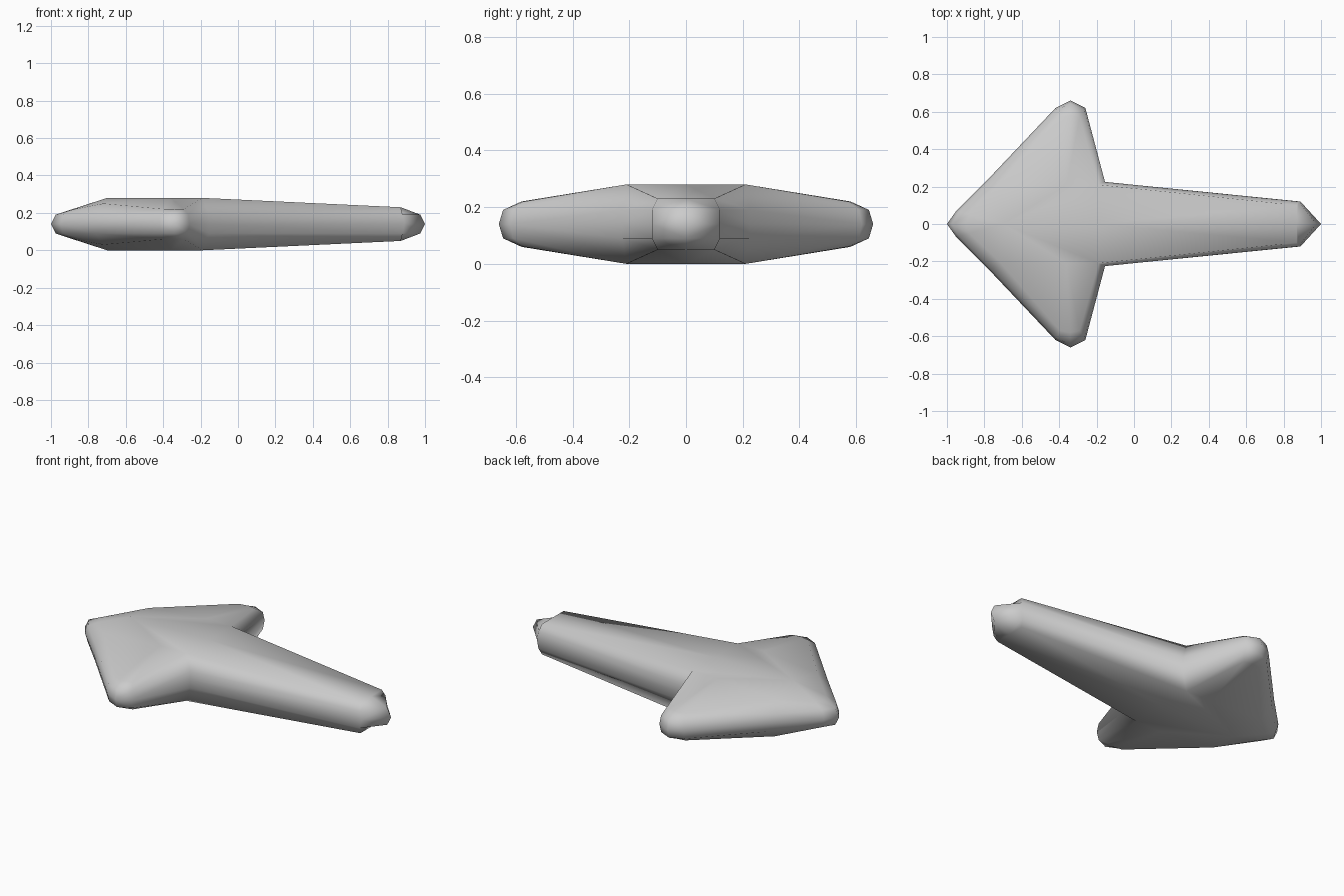
import bpy, bmesh

if "Cube" in bpy.data.objects:
    bpy.data.objects.remove(bpy.data.objects["Cube"])

# One quarter of the arrow (y >= 0, upper half), mirrored to the rest.
# Each station: rim (x, y), shoulder (x, y), upper edge (x, y, height)
stations = [
    ((-1.0, 0), (-.975, 0), (-.90, 0, .075)),            # nose
    ((-.95, .07), (-.935, .065), (-.88, .05, .078)),
    ((-.77, .25), (-.76, .245), (-.72, .20, .11)),       # leading edge
    ((-.42, .62), (-.415, .61), (-.395, .57, .08)),      # barb tip
    ((-.34, .66), (-.34, .645), (-.34, .58, .08)),
    ((-.26, .62), (-.265, .61), (-.29, .57, .08)),
    ((-.155, .225), (-.155, .225), (-.19, .21, .14)),    # shaft root
    ((.89, .12), (.88, .12), (.87, .10, .09)),           # shaft end
    ((1.0, 0), (.975, 0), (.87, 0, .09)),
]
SHOULDER = .05

bm = bmesh.new()
rim = [bm.verts.new((x, y, 0)) for (x, y), _, _ in stations]
sh = [bm.verts.new((x, y, SHOULDER)) for _, (x, y), _ in stations]
top = [bm.verts.new(t) for _, _, t in stations]

# Rounded side walls
for a, b in ((rim, sh), (sh, top)):
    for i in range(len(stations) - 1):
        bm.faces.new((a[i], a[i + 1], b[i + 1], b[i]))

# Flat crown of the head and shaft
c0 = bm.verts.new((-.70, 0, .14))
c1 = bm.verts.new((-.36, .21, .14))
c2 = bm.verts.new((-.19, 0, .14))
for i in range(2):
    bm.faces.new((top[i], top[i + 1], c0))
bm.faces.new((top[2], c1, c0))
for i in range(2, 6):
    bm.faces.new((top[i], top[i + 1], c1))
bm.faces.new((c0, c1, top[6], c2))
bm.faces.new((c2, top[6], top[7], top[8]))

# Mirror across y and z
for axis in ((1, -1, 1), (1, 1, -1)):
    dup = bmesh.ops.duplicate(bm, geom=bm.verts[:] + bm.edges[:] + bm.faces[:])["geom"]
    bmesh.ops.scale(bm, vec=axis, verts=[g for g in dup if isinstance(g, bmesh.types.BMVert)])
bmesh.ops.remove_doubles(bm, verts=bm.verts[:], dist=.0005)
bmesh.ops.recalc_face_normals(bm, faces=bm.faces[:])
for f in bm.faces:
    f.smooth = True

mesh = bpy.data.meshes.new("arrow")
bm.to_mesh(mesh)
bm.free()
arrow = bpy.data.objects.new("arrow", mesh)
arrow.location.z = .14
bpy.context.collection.objects.link(arrow)
